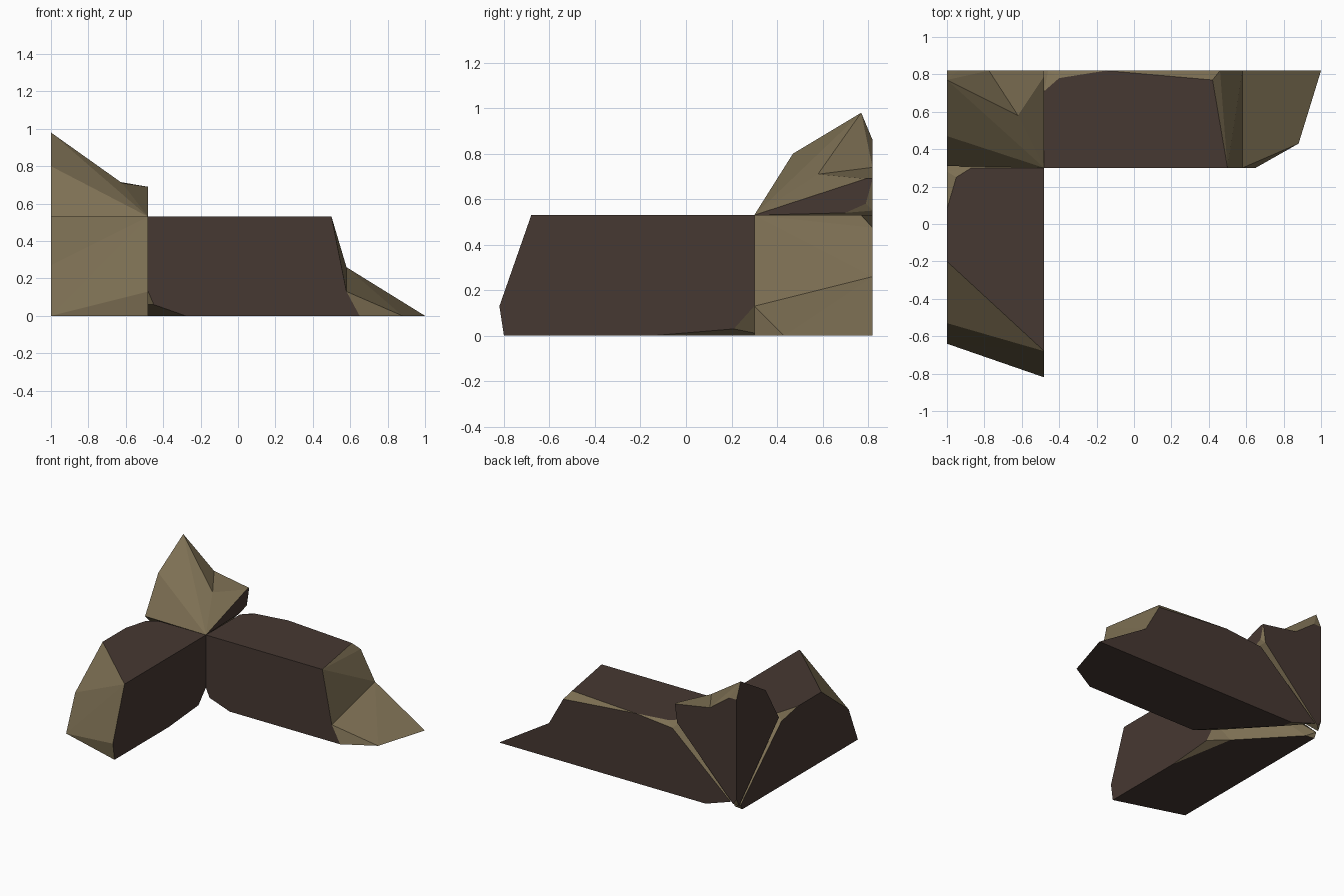
import bpy, bmesh

if "Cube" in bpy.data.objects:
    bpy.data.objects.remove(bpy.data.objects["Cube"])

# Two flat colours: smooth outer skin and freshly broken stone
def material(name, rgb):
    m = bpy.data.materials.new(name)
    m.diffuse_color = (*rgb, 1)
    m.use_nodes = True
    m.node_tree.nodes["Principled BSDF"].inputs["Base Color"].default_value = m.diffuse_color
    return m

SKIN = material("dark_brown_skin", (0.062, 0.040, 0.032))
BROKEN = material("tan_broken_stone", (0.205, 0.160, 0.087))


def stone(name, chunks, joint=()):
    """Join convex chunks along a shared joint face, colour flat skin vs. break."""
    bm = bmesh.new()
    key = lambda v: tuple(round(c, 4) for c in v.co)
    shared = {tuple(round(c, 4) for c in p) for p in joint}
    for pts in chunks:
        verts = [bm.verts.new(p) for p in list(pts) + list(joint)]
        out = bmesh.ops.convex_hull(bm, input=verts)
        junk = {v for v in out["geom_interior"] + out["geom_unused"]
                if isinstance(v, bmesh.types.BMVert)}
        bmesh.ops.delete(bm, geom=list(junk), context='VERTS')
    inner = [f for f in bm.faces if all(key(v) in shared for v in f.verts)]
    bmesh.ops.delete(bm, geom=inner, context='FACES')
    bmesh.ops.remove_doubles(bm, verts=bm.verts, dist=0.0005)
    bmesh.ops.recalc_face_normals(bm, faces=bm.faces)
    # Axis-aligned faces are skin, slanted ones are broken stone
    for f in bm.faces:
        f.normal_update()
        f.material_index = 0 if max(abs(c) for c in f.normal) > 0.9995 else 1
    me = bpy.data.meshes.new(name)
    bm.to_mesh(me)
    bm.free()
    me.materials.append(SKIN)
    me.materials.append(BROKEN)
    ob = bpy.data.objects.new(name, me)
    bpy.context.collection.objects.link(ob)
    return ob


I = (-0.48, 0.30, 0.53)      # inner corner where the three arms meet

# Arm running right: mitred body plus low broken wedge
stone("right_arm", [
    [I, (-0.48, 0.71, 0.53), (-0.40, 0.78, 0.53), (-0.15, 0.82, 0.53),
     (0.42, 0.77, 0.53), (0.50, 0.30, 0.53), (0.46, 0.82, 0.475),
     (-0.46, 0.82, 0.50), (-0.95, 0.82, 0.07), (-0.74, 0.82, 0),
     (-0.72, 0.74, 0), (-0.28, 0.30, 0), (-0.45, 0.30, 0.06), (-0.48, 0.30, 0.13)],
    [(1.0, 0.82, 0), (0.88, 0.43, 0), (0.65, 0.30, 0)],
], joint=[(0.58, 0.82, 0.26), (0.58, 0.30, 0.13), (0.58, 0.30, 0), (0.58, 0.82, 0)])

# Arm running forward: mitred body with a slanted break
stone("front_arm", [
    [I, (-0.87, 0.30, 0.53), (-0.95, 0.25, 0.53), (-1, 0.08, 0.53),
     (-1, 0.28, 0.49), (-1, 0.77, 0.04), (-1, 0.75, 0), (-0.93, 0.74, 0),
     (-0.57, 0.36, 0), (-0.48, 0.30, 0.13), (-0.48, 0.21, 0.03), (-0.48, -0.15, 0),
     (-1, -0.20, 0.53), (-1, -0.53, 0.27), (-1, -0.64, 0),
     (-0.48, -0.68, 0.53), (-0.48, -0.82, 0.13), (-0.48, -0.80, 0)],
])

# Upright stub: tall peak and a lower shoulder on one tapering root
stone("upright_stub", [
    [(-1, 0.31, 0.53), (-1, 0.37, 0.63), (-1, 0.47, 0.80), (-1, 0.77, 0.98),
     (-0.94, 0.82, 0.86), (-1, 0.82, 0.86), (-1, 0.82, 0.10), (-1, 0.79, 0.04)],
    [(-0.48, 0.82, 0.69), (-0.50, 0.82, 0.55), (-0.48, 0.79, 0.69),
     (-0.48, 0.79, 0.58), (-0.48, 0.70, 0.54)],
], joint=[I, (-0.62, 0.58, 0.71), (-0.7756, 0.82, 0.7399), (-0.97, 0.82, 0.06)])
